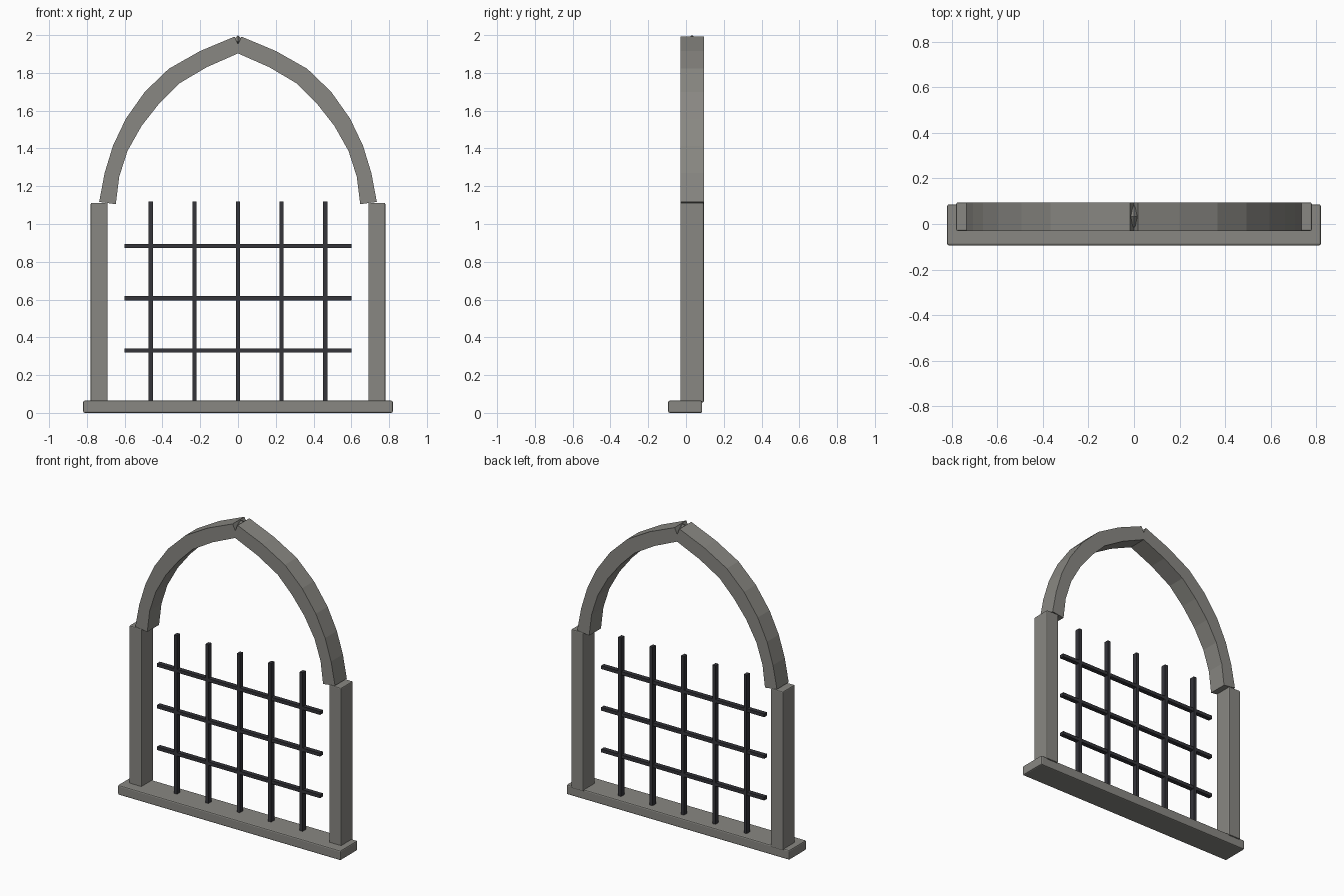
import bpy, bmesh

if "Cube" in bpy.data.objects:
    bpy.data.objects.remove(bpy.data.objects["Cube"])

def material(name, color):
    m = bpy.data.materials.new(name)
    m.diffuse_color = (*color, 1)
    m.use_nodes = True
    m.node_tree.nodes["Principled BSDF"].inputs["Base Color"].default_value = m.diffuse_color
    return m

stone = material("stone", (0.25, 0.245, 0.225))
iron = material("iron", (0.035, 0.035, 0.042))

def finish(name, bm, mat):
    bmesh.ops.recalc_face_normals(bm, faces=bm.faces)
    me = bpy.data.meshes.new(name)
    bm.to_mesh(me)
    bm.free()
    ob = bpy.data.objects.new(name, me)
    me.materials.append(mat)
    bpy.context.collection.objects.link(ob)
    return ob

def box(name, lo, hi, mat, bevel=0):
    bm = bmesh.new()
    bmesh.ops.create_cube(bm, size=1)
    for v in bm.verts:
        v.co = [(a + b) / 2 + c * (b - a) for a, b, c in zip(lo, hi, v.co)]
    ob = finish(name, bm, mat)
    if bevel:
        mod = ob.modifiers.new("bevel", "BEVEL")
        mod.width = bevel
        mod.segments = 2
    return ob

Y0, Y1 = -0.03, 0.094

# Sill
box("sill", (-0.82, -0.094, 0), (0.82, 0.086, 0.065), stone, 0.008)

# Pointed arch halves: matching outer and inner edges, springing to apex
OUTER = [(0.735, 1.117), (0.706, 1.27), (0.662, 1.414), (0.594, 1.557),
         (0.493, 1.70), (0.366, 1.822), (0.20, 1.916), (0.018, 1.992)]
INNER = [(0.647, 1.105), (0.629, 1.25), (0.585, 1.387), (0.51, 1.52),
         (0.418, 1.637), (0.313, 1.743), (0.166, 1.83), (-0.018, 1.911)]

def arch_half(name, side):
    bm = bmesh.new()
    rings = []
    for (ox, oz), (ix, iz) in zip(OUTER, INNER):
        rings.append([bm.verts.new(p) for p in (
            (side * ox, Y0, oz), (side * ox, Y1, oz),
            (side * ix, Y1, iz), (side * ix, Y0, iz))])
    for a, b in zip(rings, rings[1:]):
        for i in range(4):
            j = (i + 1) % 4
            bm.faces.new((a[i], a[j], b[j], b[i]))
    bm.faces.new(rings[0])
    bm.faces.new(rings[-1])
    finish(name, bm, stone)

# Jambs and arch on both sides
for side, label in ((-1, "left"), (1, "right")):
    x0, x1 = sorted((side * 0.69, side * 0.78))
    box(label + "_jamb", (x0, Y0, 0.055), (x1, Y1, 1.112), stone, 0.006)
    arch_half(label + "_arch", side)

# Small diamond stone in the apex notch
bm = bmesh.new()
bmesh.ops.create_cone(bm, segments=4, radius1=1, radius2=0, depth=1)
bm.clear()
ring = [bm.verts.new(p) for p in ((0.03, 0.032, 1.965), (0, 0.082, 1.965),
                                  (-0.03, 0.032, 1.965), (0, -0.018, 1.965))]
tips = [bm.verts.new((0, 0.032, z)) for z in (2.0, 1.93)]
for tip in tips:
    for i in range(4):
        bm.faces.new((ring[i], ring[(i + 1) % 4], tip))
finish("apex_stone", bm, stone)

# Iron grille
YB = 0.02
for i in range(5):
    x = (i - 2) * 0.231
    box("upright_bar", (x - 0.011, YB - 0.017, 0.055), (x + 0.011, YB + 0.017, 1.12), iron)
for z in (0.33, 0.607, 0.884):
    box("cross_bar", (-0.6, YB - 0.015, z - 0.011), (0.6, YB + 0.015, z + 0.011), iron)
